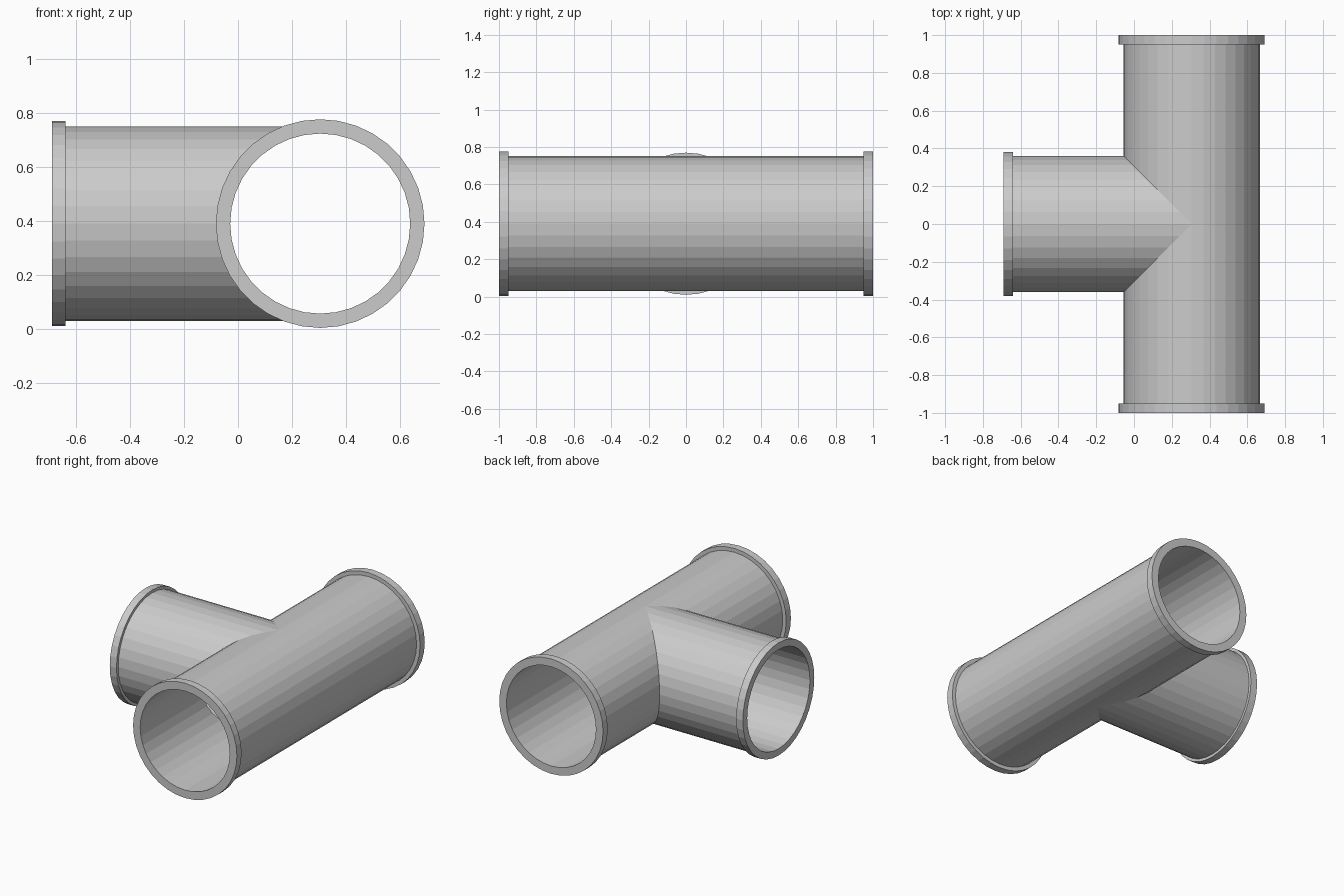
import bpy, bmesh
from math import cos, sin, tau
from mathutils import Vector

if "Cube" in bpy.data.objects:
    bpy.data.objects.remove(bpy.data.objects["Cube"])

SIDES = 36
CENTRE = Vector((0.305, 0, 0.39))
OUTER, INNER, RIM = 0.361, 0.334, 0.05


def add_arm(bm, axis, side, length, flange, mitre):
    """Hollow flanged arm running along axis; its inner end is cut by mitre(u)."""
    columns = []
    for i in range(SIDES):
        a = tau * i / SIDES
        c, s = cos(a), sin(a)
        # profile: inner mitre, mouth, flange rim, flange back, outer mitre
        profile = [(INNER, mitre(INNER * c)), (INNER, length),
                   (flange, length), (flange, length - RIM),
                   (OUTER, length - RIM), (OUTER, mitre(OUTER * c))]
        columns.append([bm.verts.new(CENTRE + axis * d + side * (r * c) + Vector((0, 0, r * s)))
                        for r, d in profile])
    for i in range(SIDES):
        p, q = columns[i], columns[(i + 1) % SIDES]
        for j in range(5):
            bm.faces.new((p[j], q[j], q[j + 1], p[j + 1]))


bm = bmesh.new()
X, Y = Vector((1, 0, 0)), Vector((0, 1, 0))

# straight run: two mirrored halves, cut at 45 degrees on the branch side
for sign in (1, -1):
    add_arm(bm, Y * sign, X, 1.0, 0.387, lambda u: max(0.0, -u))

# side branch
add_arm(bm, -X, Y, 0.995, 0.38, abs)

# weld the mitred seams
bmesh.ops.remove_doubles(bm, verts=bm.verts[:], dist=0.0005)
bmesh.ops.recalc_face_normals(bm, faces=bm.faces[:])

mesh = bpy.data.meshes.new("pipe_tee")
bm.to_mesh(mesh)
bm.free()
bpy.context.collection.objects.link(bpy.data.objects.new("pipe_tee", mesh))
